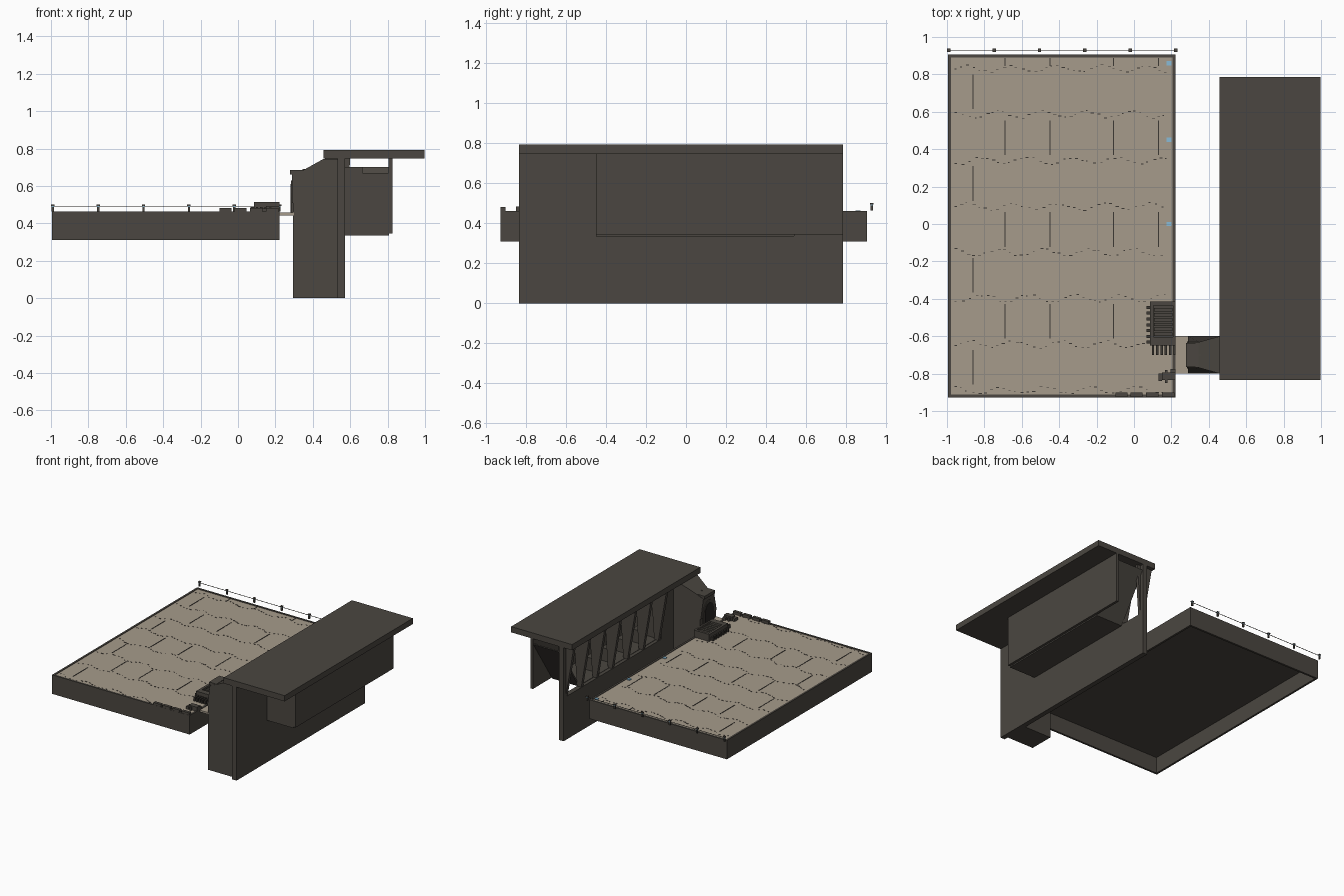
import bpy, bmesh, math, random

random.seed(4)


def mat(name, col):
    m = bpy.data.materials.new(name)
    m.diffuse_color = (*col, 1)
    return m


STONE = mat("dark stone", (0.07, 0.062, 0.052))
TAN = mat("tan paving", (0.38, 0.33, 0.26))
LINE = mat("dark joint", (0.045, 0.04, 0.034))
BLUE = mat("pale blue lamp", (0.25, 0.5, 0.68))
DARK = mat("near black", (0.02, 0.018, 0.016))


def finish(bm, name, material):
    bmesh.ops.recalc_face_normals(bm, faces=bm.faces)
    me = bpy.data.meshes.new(name)
    bm.to_mesh(me)
    bm.free()
    me.materials.append(material)
    ob = bpy.data.objects.new(name, me)
    bpy.context.collection.objects.link(ob)
    return ob


def add_box(bm, x0, x1, y0, y1, z0, z1):
    vs = bmesh.ops.create_cube(bm, size=1)["verts"]
    for v in vs:
        v.co.x = x0 if v.co.x < 0 else x1
        v.co.y = y0 if v.co.y < 0 else y1
        v.co.z = z0 if v.co.z < 0 else z1


def boxes(name, material, items):
    bm = bmesh.new()
    for b in items:
        add_box(bm, *b)
    return finish(bm, name, material)


def add_prism(bm, pts, axis, a, b):
    """Extrude a 2D outline along x (pts are y,z) or y (pts are x,z)."""
    def put(p, t):
        return (t, p[0], p[1]) if axis == "x" else (p[0], t, p[1])
    lo = [bm.verts.new(put(p, a)) for p in pts]
    hi = [bm.verts.new(put(p, b)) for p in pts]
    bm.faces.new(lo)
    bm.faces.new(hi[::-1])
    for i in range(len(pts)):
        j = (i + 1) % len(pts)
        bm.faces.new((lo[i], lo[j], hi[j], hi[i]))


# ---- Landing deck: hollow skirt with a paved top ----
X0, X1, Y0, Y1, T = -0.995, 0.222, -0.927, 0.905, 0.016
boxes("deck_skirt", STONE, [
    (X0, X0 + T, Y0, Y1, 0.31, 0.462), (X1 - T, X1, Y0, Y1, 0.31, 0.462),
    (X0 + T, X1 - T, Y0, Y0 + T, 0.31, 0.462), (X0 + T, X1 - T, Y1 - T, Y1, 0.31, 0.462)])
boxes("deck_underside", STONE, [(X0 + T, X1 - T, Y0 + T, Y1 - T, 0.440, 0.448)])
boxes("deck_paving", TAN, [(X0 + T, X1 - T, Y0 + T, Y1 - T, 0.448, 0.458)])

# Paving joints: straight joints in alternating courses, broken wavy course lines
joints = []
rows = [0.83 - 0.2455 * i for i in range(8)]
for i in range(7):
    top, bot = rows[i] - 0.03, rows[i + 1] + 0.03
    for x in ([-0.86] if i % 2 == 0 else [-0.69, -0.45, -0.11, 0.13]):
        joints.append((x - 0.003, x + 0.003, bot, top, 0.457, 0.460))
for x in (-0.69, -0.45, -0.11, 0.13):
    joints.append((x - 0.003, x + 0.003, 0.845, 0.888, 0.457, 0.460))
for r, y in enumerate(rows):
    x = -0.96
    while x < 0.18:
        w = random.uniform(0.008, 0.018)
        yy = y + 0.017 * math.sin(x * 26 + r * 2) + random.uniform(-0.006, 0.006)
        joints.append((x, x + w, yy - 0.002, yy + 0.002, 0.457, 0.460))
        x += random.uniform(0.025, 0.04)
boxes("paving_joints", LINE, joints)
boxes("deck_lamps", BLUE, [(0.175, 0.2, y - 0.012, y + 0.012, 0.457, 0.464)
                           for y in (0.0, 0.45, 0.86)])

# ---- Rear railing with lamp posts ----
posts = [-0.99 + 0.2425 * i for i in range(6)]
boxes("rail_posts", STONE, [(x - 0.006, x + 0.006, 0.922, 0.934, 0.463, 0.488) for x in posts])
boxes("rail_lamps", BLUE, [(x - 0.006, x + 0.006, 0.922, 0.934, 0.488, 0.494) for x in posts])
boxes("rail_caps", STONE, [(x - 0.009, x + 0.009, 0.919, 0.937, 0.494, 0.501) for x in posts])
boxes("rail_cable", STONE, [(posts[0], posts[-1], 0.9265, 0.9295, 0.489, 0.492)])

# ---- Machinery block on the deck ----
boxes("machine_base", STONE, [(0.085, 0.222, -0.65, -0.415, 0.458, 0.495)])
boxes("machine_frame", STONE, [
    (0.085, 0.105, -0.65, -0.415, 0.495, 0.515), (0.105, 0.222, -0.65, -0.605, 0.495, 0.515),
    (0.105, 0.222, -0.435, -0.415, 0.495, 0.515), (0.208, 0.222, -0.605, -0.435, 0.495, 0.515)])
boxes("machine_slats", STONE, [(0.108, 0.205, y, y + 0.018, 0.495, 0.504)
                               for y in [-0.598 + 0.026 * i for i in range(6)]])
boxes("machine_teeth", LINE,
      [(0.066, 0.086, y, y + 0.016, 0.458, 0.487) for y in [-0.64 + 0.031 * i for i in range(7)]]
      + [(x, x + 0.013, -0.70, -0.65, 0.458, 0.487) for x in [0.095 + 0.023 * i for i in range(6)]])
boxes("small_machine", STONE, [(0.15, 0.222, -0.835, -0.795, 0.458, 0.492),
                               (0.13, 0.15, -0.84, -0.80, 0.458, 0.48),
                               (0.165, 0.178, -0.85, -0.78, 0.458, 0.484),
                               (0.195, 0.222, -0.81, -0.775, 0.458, 0.48)])
boxes("edge_blocks", STONE, [(x, x + 0.066, -0.926, -0.902, 0.458, 0.481)
                             for x in (-0.10, -0.02, 0.065, 0.15)])

# ---- Gangway and gate tower ----
boxes("gangway", TAN, [(0.222, 0.30, -0.80, -0.60, 0.443, 0.457)])
bm = bmesh.new()
add_prism(bm, [(0.295, 0), (0.535, 0), (0.535, 0.745), (0.458, 0.745), (0.345, 0.682),
               (0.289, 0.66), (0.289, 0.51), (0.295, 0.51)], "y", -0.80, -0.60)
for v in bm.verts:
    if v.co.z > 0.6 and v.co.x < 0.4:
        v.co.y = -0.70 + (v.co.y + 0.70) * 0.68
finish(bm, "gate_tower", STONE)
boxes("gate_hood", STONE, [(0.279, 0.345, -0.765, -0.635, 0.66, 0.684)])
boxes("gate_hood_ridge", STONE, [(0.345, 0.46, -0.703, -0.697, 0.66, 0.69)])


def arch(w, spring, h, base=0.457):
    return ([(-0.70 - w, base)] + [(-0.70 - w * math.cos(math.pi * i / 12),
            spring + h * math.sin(math.pi * i / 12)) for i in range(13)] + [(-0.70 + w, base)])


bm = bmesh.new()
add_prism(bm, arch(0.072, 0.54, 0.09), "x", 0.284, 0.296)
finish(bm, "gate_surround", STONE)
bm = bmesh.new()
add_prism(bm, arch(0.055, 0.54, 0.07), "x", 0.281, 0.286)
finish(bm, "gate_opening", DARK)

# ---- Long wall, roof and overhanging gallery ----
boxes("lower_wall", STONE, [(0.533, 0.572, -0.835, 0.785, 0, 0.345)])
boxes("upper_wall", STONE, [(0.533, 0.572, -0.835, -0.45, 0.345, 0.747)])
boxes("end_post", STONE, [(0.533, 0.572, 0.755, 0.785, 0.345, 0.747)])
boxes("window_lintel", STONE, [(0.533, 0.572, -0.45, 0.755, 0.69, 0.747)])
boxes("roof_slab", STONE, [(0.458, 0.997, -0.835, 0.785, 0.747, 0.793)])
boxes("gallery_front", STONE, [(0.805, 0.825, -0.45, 0.785, 0.345, 0.747)])
boxes("gallery_floor", STONE, [(0.56, 0.806, -0.45, 0.54, 0.335, 0.348)])
bm = bmesh.new()
add_prism(bm, [(0.57, 0.34), (0.805, 0.34), (0.805, 0.668), (0.665, 0.668),
               (0.665, 0.70), (0.57, 0.70)], "y", -0.45, -0.435)
finish(bm, "gallery_end_panel", STONE)
bm = bmesh.new()
add_prism(bm, [(0.525, 0.336), (0.54, 0.336), (0.78, 0.70), (0.765, 0.70)], "x", 0.57, 0.806)
finish(bm, "gallery_sloped_end", STONE)

# Triangular fins between the gallery windows
bm = bmesh.new()
for i in range(7):
    y = -0.44 + 0.195 * i
    add_prism(bm, [(0.465, 0.747), (0.60, 0.747), (0.572, 0.345), (0.535, 0.345)],
              "y", y, y + 0.025)
finish(bm, "window_fins", STONE)
boxes("gallery_consoles", STONE,
      [(0.62, 0.68, y, y + 0.07, 0.348, 0.45) for y in [-0.36 + 0.195 * i for i in range(4)]])
